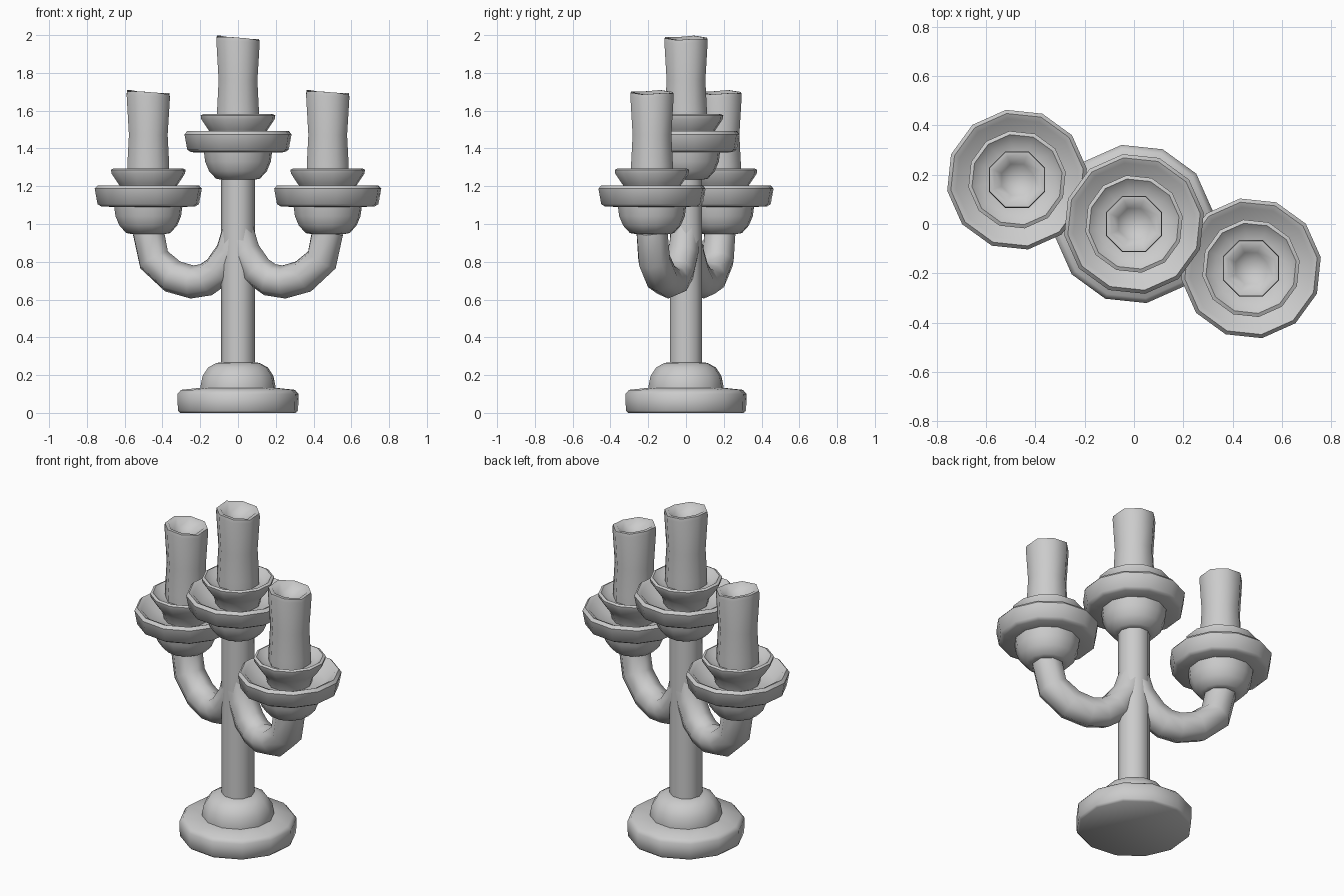
import bpy, bmesh, math
from mathutils import Vector

if "Cube" in bpy.data.objects:
    bpy.data.objects.remove(bpy.data.objects["Cube"])


def finish(bm, name, angle=50):
    bmesh.ops.recalc_face_normals(bm, faces=bm.faces[:])
    me = bpy.data.meshes.new(name)
    bm.to_mesh(me)
    bm.free()
    ob = bpy.data.objects.new(name, me)
    bpy.context.collection.objects.link(ob)
    bpy.ops.object.select_all(action='DESELECT')
    ob.select_set(True)
    bpy.context.view_layer.objects.active = ob
    bpy.ops.object.shade_smooth_by_angle(angle=math.radians(angle))
    return ob


def skin(bm, rings):
    # bridge consecutive rings of vertices and cap both ends
    n = len(rings[0])
    for a, b in zip(rings, rings[1:]):
        for i in range(n):
            j = (i + 1) % n
            bm.faces.new((a[i], a[j], b[j], b[i]))
    bm.faces.new(rings[0])
    bm.faces.new(rings[-1])


def lathe(name, profile, sides=12, phase=9, at=(0, 0, 0), wobble=None, angle=50):
    bm = bmesh.new()
    rings = []
    for k, (r, z) in enumerate(profile):
        ring = []
        for i in range(sides):
            a = math.radians(phase) + math.tau * i / sides
            dz = wobble(k, a) if wobble else 0
            ring.append(bm.verts.new((at[0] + r * math.cos(a),
                                      at[1] + r * math.sin(a), at[2] + z + dz)))
        rings.append(ring)
    skin(bm, rings)
    return finish(bm, name, angle)


def arm(name, heading, path, sides=8):
    # tube swept along a path in the vertical plane facing the heading
    bm = bmesh.new()
    out = Vector((math.cos(heading), math.sin(heading), 0))
    side = Vector((-out.y, out.x, 0))
    pts = [out * p[0] + Vector((0, 0, p[1])) for p in path]
    rings = []
    for i, p in enumerate(pts):
        t = (pts[min(i + 1, len(pts) - 1)] - pts[max(i - 1, 0)]).normalized()
        up = t.cross(side)
        r = path[i][2]
        rings.append([bm.verts.new(p + r * (math.cos(a) * side + math.sin(a) * up))
                      for a in [math.tau * k / sides for k in range(sides)]])
    skin(bm, rings)
    return finish(bm, name, 60)


# foot and stem
lathe("base", [(.31, 0), (.322, .012), (.325, .10), (.305, .122), (.18, .135)])
lathe("base_dome", [(.2, .11), (.2, .145), (.19, .195), (.16, .24), (.115, .265), (.06, .268)])
lathe("stem", [(.09, .25), (.09, .8), (.09, 1.26)], sides=10, phase=0)

# curved side arms
ARM = [(0, 1.04, .07), (.012, .95, .082), (.04, .85, .086), (.11, .752, .088), (.18, .705, .088),
       (.26, .693, .088), (.37, .722, .09), (.475, .81, .09), (.508, .96, .088)]
HEAD = math.atan2(-.18, .475)
arm("right_arm", HEAD, ARM)
arm("left_arm", HEAD + math.pi, ARM)


def tilt(k, a):
    # uneven melted rim: only the upper rings of the candle
    return (-.009 * math.cos(a) + .004 * math.sin(3 * a)) if k in (3, 4, 5) else 0


# holder and candle, repeated three times
CUP = [(.09, 1.235), (.118, 1.24), (.155, 1.28), (.176, 1.33), (.184, 1.39), (.15, 1.40)]
DISH = [(.13, 1.378), (.25, 1.38), (.272, 1.393), (.287, 1.475), (.272, 1.492),
        (.25, 1.482), (.20, 1.43), (.10, 1.42)]
COLLAR = [(.12, 1.41), (.135, 1.47), (.16, 1.50), (.197, 1.555), (.2, 1.575),
          (.185, 1.582), (.15, 1.55), (.09, 1.545)]
CANDLE = [(.118, 1.50), (.12, 1.60), (.111, 1.76), (.124, 1.965), (.121, 1.985),
          (.10, 1.985), (.068, 1.95), (.03, 1.93)]
for label, at in (("centre", (0, 0, 0)), ("left", (-.475, .18, -.288)),
                  ("right", (.475, -.18, -.288))):
    lathe(label + "_cup", CUP, at=at)
    lathe(label + "_drip_dish", DISH, at=at)
    lathe(label + "_collar", COLLAR, at=at)
    lathe(label + "_candle", CANDLE, sides=8, phase=22.5, at=at, wobble=tilt, angle=60)
